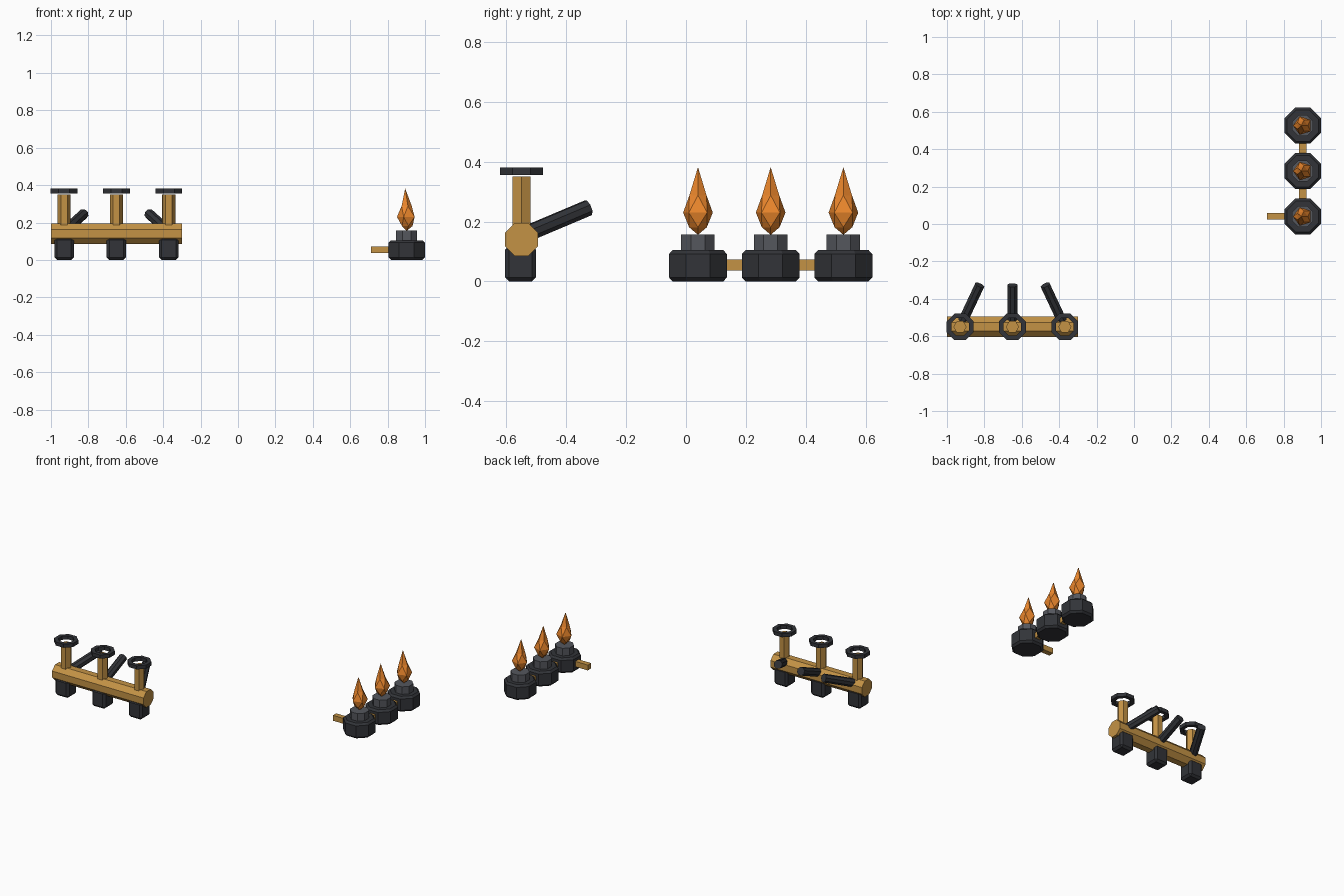
import bpy, bmesh
from math import pi, cos, sin
from mathutils import Vector

if "Cube" in bpy.data.objects:
    bpy.data.objects.remove(bpy.data.objects["Cube"])


def material(name, rgb):
    m = bpy.data.materials.new(name)
    m.diffuse_color = (*rgb, 1)
    m.use_nodes = True
    m.node_tree.nodes["Principled BSDF"].inputs["Base Color"].default_value = m.diffuse_color
    return m


BRASS = material("brass", (0.55, 0.29, 0.06))
IRON = material("dark_iron", (0.032, 0.034, 0.04))
STEEL = material("grey_steel", (0.09, 0.095, 0.11))
FIRE = material("fire", (0.83, 0.24, 0.025))


def make(name, bm, mat):
    bmesh.ops.recalc_face_normals(bm, faces=bm.faces)
    me = bpy.data.meshes.new(name)
    bm.to_mesh(me)
    bm.free()
    me.materials.append(mat)
    ob = bpy.data.objects.new(name, me)
    bpy.context.collection.objects.link(ob)
    return ob


def bevel(ob, width):
    m = ob.modifiers.new("chamfer", 'BEVEL')
    m.width = width
    m.segments = 1
    m.limit_method = 'NONE'


def box(name, lo, hi, mat):
    bm = bmesh.new()
    bmesh.ops.create_cube(bm, size=1)
    lo, hi = Vector(lo), Vector(hi)
    for v in bm.verts:
        v.co = (lo + hi) / 2 + v.co * (hi - lo)
    return make(name, bm, mat)


def lathe(name, centre, rings, sides, mat, turn=0.0, closed=False):
    """Rings of (radius, z, twist) joined into a faceted solid."""
    bm = bmesh.new()
    loops = []
    for r, z, twist in rings:
        loops.append([bm.verts.new((centre[0] + r * cos(turn + twist + 2 * pi * i / sides),
                                    centre[1] + r * sin(turn + twist + 2 * pi * i / sides),
                                    centre[2] + z)) for i in range(sides)])
    pairs = list(zip(loops, loops[1:]))
    if closed:
        pairs.append((loops[-1], loops[0]))
    for a, b in pairs:
        for i in range(sides):
            j = (i + 1) % sides
            bm.faces.new((a[i], a[j], b[j], b[i]))
    if not closed:
        bm.faces.new(loops[0])
        bm.faces.new(loops[-1])
    return make(name, bm, mat)


def rod(name, a, b, r, sides, mat, turn=0.0):
    a, b = Vector(a), Vector(b)
    ob = lathe(name, (0, 0, 0), [(r, 0, 0), (r, (b - a).length, 0)], sides, mat, turn)
    ob.rotation_mode = 'QUATERNION'
    ob.rotation_quaternion = (b - a).to_track_quat('Z', 'Y')
    ob.location = a
    return ob


def flame(name, x, y):
    # Alternately twisted five-sided rings, closed by a point at each end
    bm = bmesh.new()
    loops = []
    for r, z, t, dx in [(0.031, 0.181, 0, 0), (0.052, 0.23, pi / 5, 0), (0.03, 0.288, 0, -0.003)]:
        loops.append([bm.verts.new((x + dx + r * cos(t + 2 * pi * i / 5),
                                    y + r * sin(t + 2 * pi * i / 5), z)) for i in range(5)])
    base = bm.verts.new((x, y, 0.156))
    tip = bm.verts.new((x - 0.008, y, 0.382))
    low, mid, high = loops
    for i in range(5):
        j = (i + 1) % 5
        bm.faces.new((base, low[j], low[i]))
        bm.faces.new((low[i], low[j], mid[i]))
        bm.faces.new((mid[i], low[j], mid[j]))
        bm.faces.new((mid[i], high[j], high[i]))
        bm.faces.new((mid[i], mid[j], high[j]))
        bm.faces.new((high[i], high[j], tip))
    return make(name, bm, FIRE)


OCT = pi / 8            # turns an octagon so its flats face the axes
FLAT = 1 / cos(OCT)     # flat distance to corner radius

# Valve manifold: main pipe
Y = -0.55
rod("manifold_pipe", (-1, Y, 0.14), (-0.30, Y, 0.14), 0.055 * FLAT, 8, BRASS, OCT)

for x, lean in ((-0.93, 0.105), (-0.65, 0), (-0.37, -0.105)):
    # Foot, valve stem, handwheel, lever
    foot = box("manifold_foot", (x - 0.052, Y - 0.055, 0), (x + 0.052, Y + 0.049, 0.12), IRON)
    bevel(foot, 0.014)
    lathe("valve_stem", (x, Y, 0), [(0.035, 0.16, 0), (0.035, 0.35, 0)], 6, BRASS)
    wheel = [(0.0715, 0.356), (0.0715, 0.381), (0.047, 0.381), (0.047, 0.356)]
    lathe("handwheel", (x, Y, 0), [(r * FLAT, z, 0) for r, z in wheel], 8, IRON, OCT, True)
    rod("lever", (x + lean * 0.1, Y + 0.022, 0.161), (x + lean, Y + 0.223, 0.246),
        0.028, 8, IRON, OCT)

# Burner row
X = 0.902
for y in (0.04, 0.283, 0.526):
    base = [(0.084, 0), (0.0965, 0.013), (0.0965, 0.092), (0.084, 0.105)]
    lathe("burner_base", (X, y, 0), [(r * FLAT, z, 0) for r, z in base], 8, IRON, OCT)
    lathe("burner_neck", (X, y, 0), [(0.056 * FLAT, z, 0) for z in (0.10, 0.157)], 8, STEEL, OCT)
    flame("flame", X, y)

# Gas pipes
box("feed_pipe", (0.71, 0.024, 0.036), (0.89, 0.06, 0.073), BRASS)
box("linking_pipe", (X - 0.019, 0.04, 0.036), (X + 0.019, 0.526, 0.073), BRASS)
